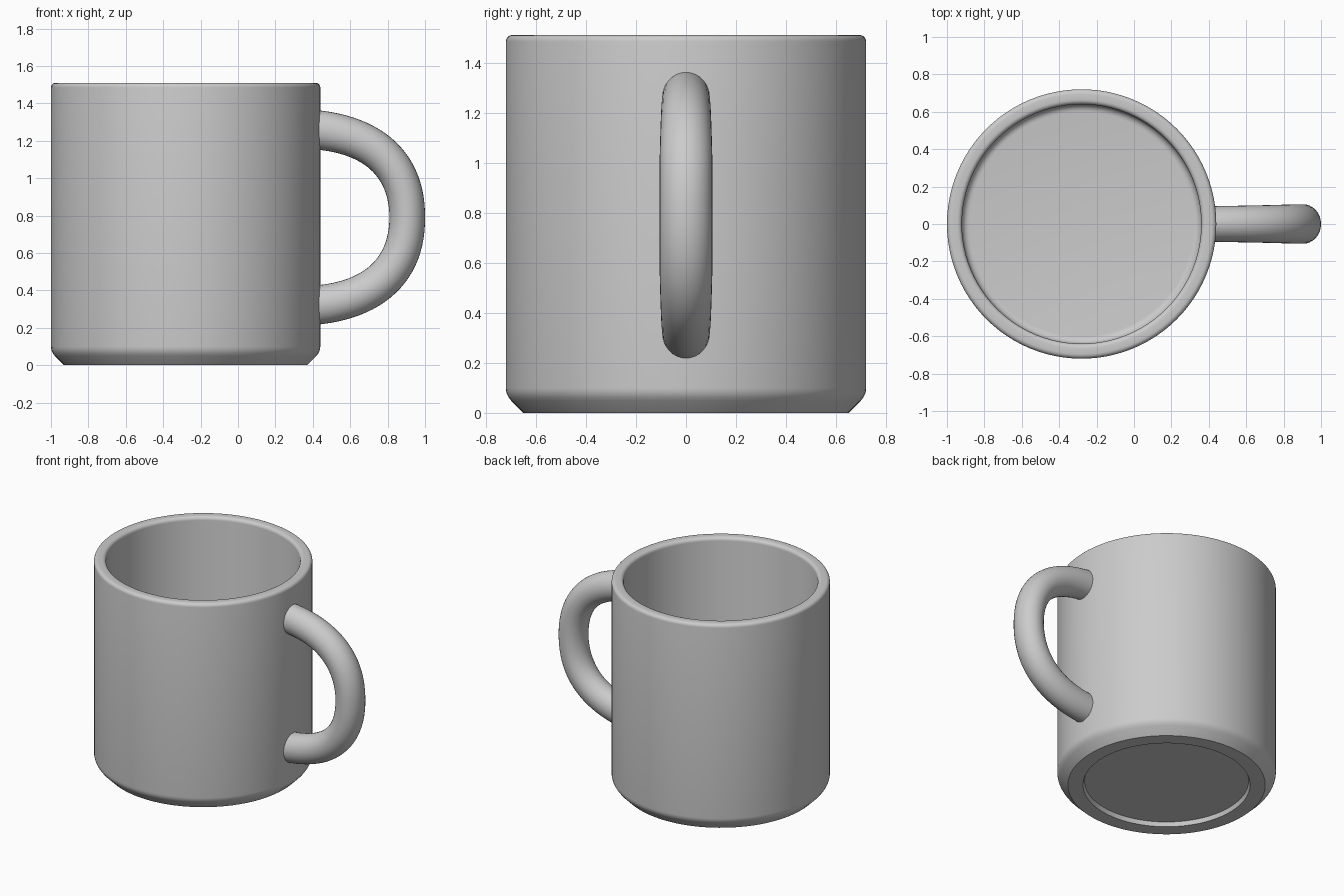
import bpy, bmesh
from math import sin, cos, pi, radians
from mathutils import Vector
from mathutils.geometry import interpolate_bezier

if "Cube" in bpy.data.objects:
    bpy.data.objects.remove(bpy.data.objects["Cube"])

AXIS_X = -0.28   # the cup's centre line
SEGMENTS = 96


def finish(bm, name, location=(0, 0, 0)):
    bmesh.ops.remove_doubles(bm, verts=bm.verts, dist=1e-5)
    bmesh.ops.recalc_face_normals(bm, faces=bm.faces)
    mesh = bpy.data.meshes.new(name)
    bm.to_mesh(mesh)
    bm.free()
    obj = bpy.data.objects.new(name, mesh)
    obj.location = location
    bpy.context.collection.objects.link(obj)
    bpy.ops.object.select_all(action='DESELECT')
    obj.select_set(True)
    bpy.context.view_layer.objects.active = obj
    bpy.ops.object.shade_smooth_by_angle(angle=radians(35))
    return obj


def arc(cx, cz, r, start, end, steps=5):
    angles = [radians(start + (end - start) * i / steps) for i in range(steps + 1)]
    return [(cx + r * cos(a), cz + r * sin(a)) for a in angles]


def lathe(name, profile):
    bm = bmesh.new()
    verts = [bm.verts.new((r, 0, z)) for r, z in profile]
    edges = [bm.edges.new(pair) for pair in zip(verts, verts[1:])]
    bmesh.ops.spin(bm, geom=verts + edges, cent=(0, 0, 0), axis=(0, 0, 1),
                   angle=2 * pi, steps=SEGMENTS)
    return finish(bm, name, (AXIS_X, 0, 0))


def sweep(name, path, radii, sides=32):
    """Elliptical tube along an XZ path; radii are (in-plane, sideways)."""
    bm = bmesh.new()
    rings = []
    for i, p in enumerate(path):
        t = (path[min(i + 1, len(path) - 1)] - path[max(i - 1, 0)]).normalized()
        n = Vector((-t.z, 0, t.x))
        a, b = radii[i]
        rings.append([bm.verts.new(p + n * a * cos(u) + Vector((0, b * sin(u), 0)))
                      for u in (2 * pi * k / sides for k in range(sides))])
    for r0, r1 in zip(rings, rings[1:]):
        for k in range(sides):
            j = (k + 1) % sides
            bm.faces.new((r0[k], r0[j], r1[j], r1[k]))
    bm.faces.new(rings[0])
    bm.faces.new(rings[-1])
    return finish(bm, name)


# Cup: recessed base, chamfered foot, wall, rounded rim, hollow inside
profile = [(0, 0.03), (0.54, 0.03), (0.55, 0.0), (0.65, 0.0), (0.70, 0.05)]
profile += arc(0.65, 0.10, 0.07, -40, 0)
profile += arc(0.695, 1.485, 0.025, 0, 90)
profile += arc(0.665, 1.485, 0.025, 90, 180)
profile += arc(0.60, 0.14, 0.04, 0, -90)
profile += [(0, 0.10)]
lathe("cup_body", profile)

# Handle: upper half of the loop mirrored down about z = 0.79
MID_Z = 0.79
upper = interpolate_bezier(Vector((0.40, 0, 1.26)), Vector((0.727, 0, 1.235)),
                           Vector((0.905, 0, 1.07)), Vector((0.905, 0, MID_Z)), 25)
path = upper + [Vector((p.x, 0, 2 * MID_Z - p.z)) for p in reversed(upper[:-1])]
half = len(path) // 2
radii = []
for i in range(len(path)):
    w = 1 - abs(i - half) / half   # 0 at the cup, 1 at the middle
    radii.append((0.105 - 0.010 * w, 0.095 + 0.010 * min(1, 1.5 * w)))
sweep("handle", path, radii)
